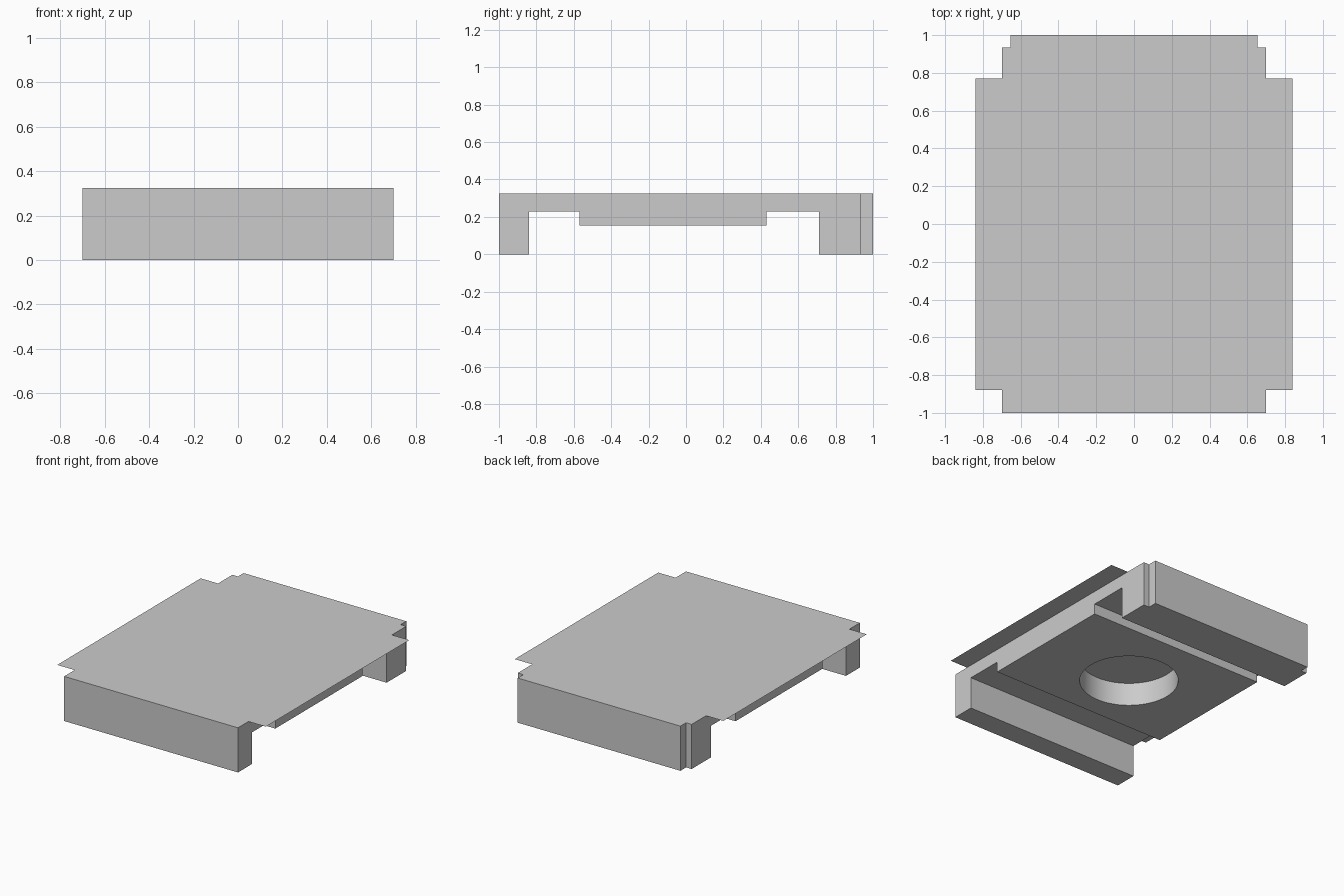
import bpy
import bmesh

cube = bpy.data.objects.get("Cube")
if cube:
    bpy.data.objects.remove(cube, do_unlink=True)

TOP = 0.325
HALF = 0.70

grey = bpy.data.materials.new("plain grey")
grey.use_nodes = True
colour = (0.6, 0.6, 0.6, 1)
grey.diffuse_color = colour
grey.node_tree.nodes["Principled BSDF"].inputs["Base Color"].default_value = colour


def extrude_outline(name, points, offset=None):
    """Make a face from points and, if asked, extrude it into a solid."""
    bm = bmesh.new()
    face = bm.faces.new([bm.verts.new(p) for p in points])
    if offset:
        result = bmesh.ops.extrude_face_region(bm, geom=[face], use_keep_orig=True)
        verts = [v for v in result["geom"] if isinstance(v, bmesh.types.BMVert)]
        bmesh.ops.translate(bm, vec=offset, verts=verts)
        bmesh.ops.recalc_face_normals(bm, faces=bm.faces)
    mesh = bpy.data.meshes.new(name)
    bm.to_mesh(mesh)
    bm.free()
    mesh.materials.append(grey)
    obj = bpy.data.objects.new(name, mesh)
    bpy.context.collection.objects.link(obj)
    return obj


# Body: side profile with two end walls, two channels and a lowered middle slab
profile = [(-1, 0), (-0.84, 0), (-0.84, 0.23), (-0.57, 0.23), (-0.57, 0.155),
           (0.43, 0.155), (0.43, 0.23), (0.71, 0.23), (0.71, 0),
           (0.935, 0), (0.935, TOP), (-1, TOP)]
body = extrude_outline("body", [(-HALF, y, z) for y, z in profile], (2 * HALF, 0, 0))

# Round recess in the underside, closed by a thin skin at the top
bpy.ops.mesh.primitive_cylinder_add(vertices=64, radius=0.325, depth=0.4,
                                    location=(-0.04, -0.10, TOP - 0.003 - 0.2))
cutter = bpy.context.object
cutter.name = "recess_cutter"
cutter.data.materials.append(grey)
cutter.hide_render = True
cutter.hide_set(True)
cut = body.modifiers.new("recess", 'BOOLEAN')
cut.operation = 'DIFFERENCE'
cut.solver = 'EXACT'
cut.object = cutter
bpy.context.view_layer.objects.active = body
bpy.ops.object.select_all(action='DESELECT')
body.select_set(True)
bpy.ops.object.modifier_apply(modifier=cut.name)
bpy.data.objects.remove(cutter, do_unlink=True)
bpy.ops.object.shade_smooth_by_angle()

# Narrower strip along the back wall
strip = [(-0.655, 0), (0.655, 0), (0.655, TOP), (-0.655, TOP)]
extrude_outline("back_strip", [(x, 0.935, z) for x, z in strip], (0, 0.065, 0))

# Paper-thin side flaps level with the top
for name, side in (("left_flap", 1), ("right_flap", -1)):
    corners = [(HALF, -0.88), (0.84, -0.88), (0.84, 0.77), (HALF, 0.77)]
    if side < 0:
        corners.reverse()
    extrude_outline(name, [(side * x, y, TOP) for x, y in corners])
